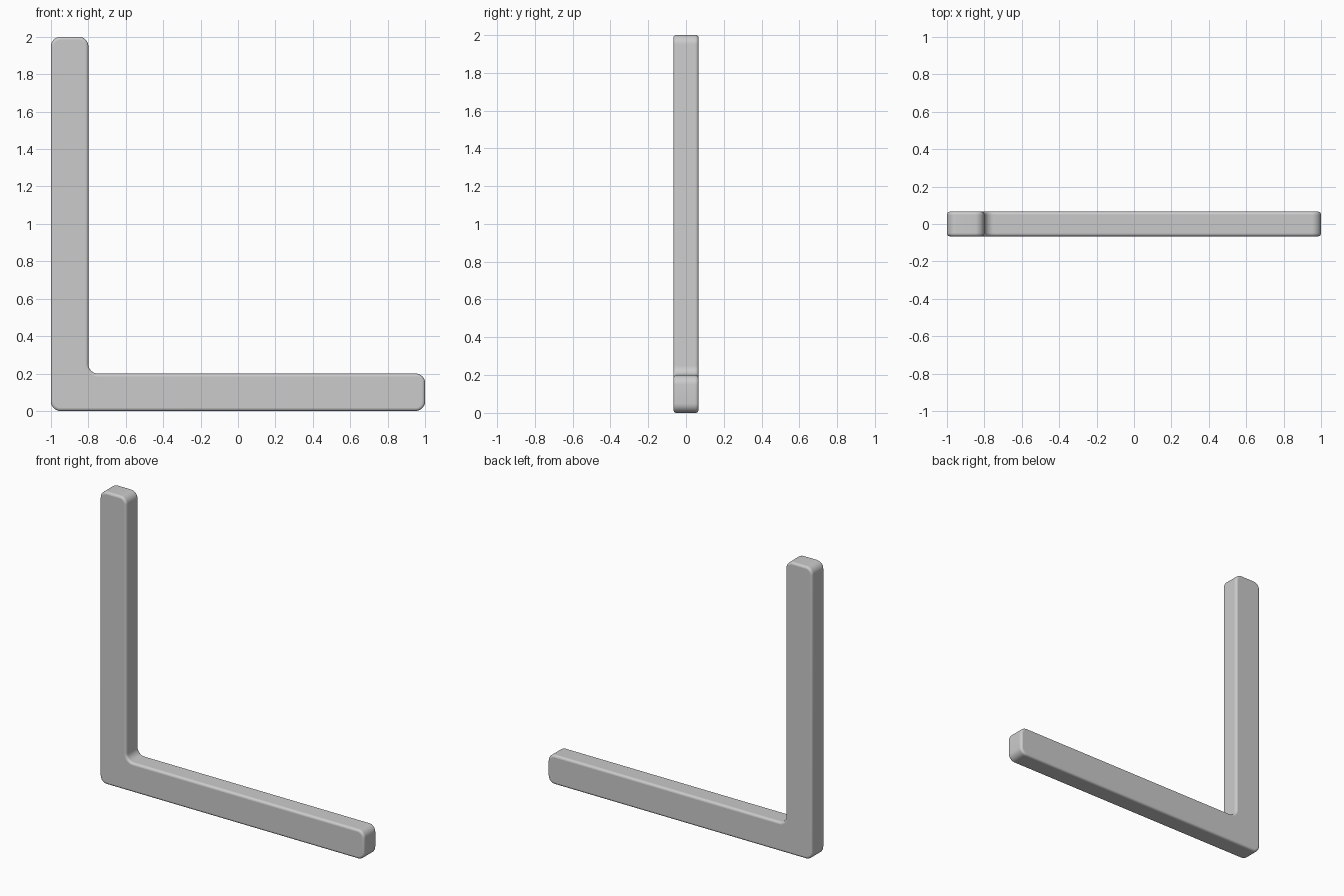
import bpy, bmesh
from math import cos, sin, pi
from mathutils import Vector

if "Cube" in bpy.data.objects:
    bpy.data.objects.remove(bpy.data.objects["Cube"])

HALF_DEPTH = 0.066
RADIUS = 0.05
SEGMENTS = 8

# Outline of the L in the front plane (x, z), counter-clockwise
corners = [Vector(p) for p in
           [(-1, 0), (1, 0), (1, 0.2), (-0.8, 0.2), (-0.8, 2), (-1, 2)]]


def rounded(points, r, n):
    """Replace each right-angle corner with an arc."""
    out = []
    for i, p in enumerate(points):
        a = (points[i - 1] - p).normalized()
        b = (points[(i + 1) % len(points)] - p).normalized()
        centre = p + (a + b) * r
        for k in range(n + 1):
            t = k / n * pi / 2
            out.append(centre - b * r * cos(t) - a * r * sin(t))
    return out


# Angle bar: extruded rounded outline
bm = bmesh.new()
verts = [bm.verts.new((p.x, -HALF_DEPTH, p.y)) for p in rounded(corners, RADIUS, SEGMENTS)]
face = bm.faces.new(verts)
ext = bmesh.ops.extrude_face_region(bm, geom=[face])
moved = [g for g in ext["geom"] if isinstance(g, bmesh.types.BMVert)]
bmesh.ops.translate(bm, verts=moved, vec=(0, 2 * HALF_DEPTH, 0))
bmesh.ops.recalc_face_normals(bm, faces=bm.faces)
mesh = bpy.data.meshes.new("angle_bar")
bm.to_mesh(mesh)
bm.free()
bar = bpy.data.objects.new("angle_bar", mesh)
bpy.context.collection.objects.link(bar)

# Soft rims on the front and back faces
bevel = bar.modifiers.new("soft_rim", "BEVEL")
bevel.width = 0.015
bevel.segments = 4
bevel.limit_method = 'ANGLE'
bevel.angle_limit = pi / 3

bpy.context.view_layer.objects.active = bar
bar.select_set(True)
bpy.ops.object.shade_smooth_by_angle(angle=pi / 6)
